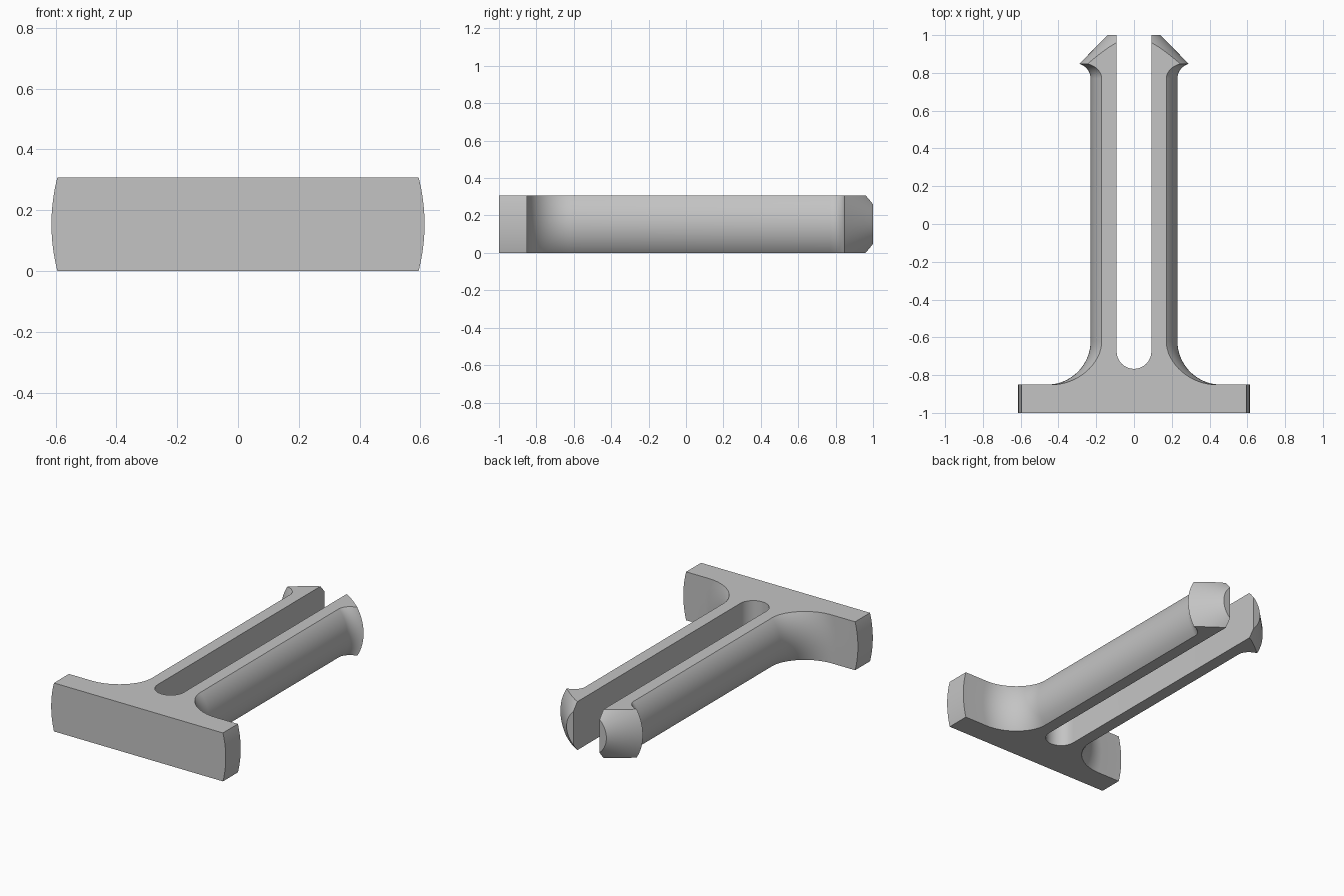
import bpy, bmesh
from math import sin, cos, pi, radians, sqrt
from mathutils import Matrix, Vector

cube = bpy.data.objects.get("Cube")
if cube:
    bpy.data.objects.remove(cube, do_unlink=True)

HALF_H = 0.154       # half thickness of the flat pin
DISC_R = 0.614       # round flange
SHAFT_R = 0.23
SLOT = 0.092         # half width of the slot
STEPS = 16

grey = bpy.data.materials.new("plain grey")
grey.use_nodes = True
colour = (0.55, 0.55, 0.55, 1)
grey.diffuse_color = colour
grey.node_tree.nodes["Principled BSDF"].inputs["Base Color"].default_value = colour


def make_object(name, bm):
    bmesh.ops.recalc_face_normals(bm, faces=bm.faces)
    mesh = bpy.data.meshes.new(name)
    bm.to_mesh(mesh)
    bm.free()
    mesh.materials.append(grey)
    obj = bpy.data.objects.new(name, mesh)
    bpy.context.collection.objects.link(obj)
    return obj


def arc(cx, cy, r, start, end):
    """Points on an arc, angles in degrees."""
    angles = [radians(start + (end - start) * i / STEPS) for i in range(STEPS + 1)]
    return [(cx + r * cos(a), cy + r * sin(a)) for a in angles]


# Turned body: flange, fillet, shaft, barb and tapered tip as (radius, y)
profile = [(0, -1), (DISC_R, -1), (DISC_R, -0.85)]
profile += arc(SHAFT_R + 0.23, -0.62, 0.23, 270, 180)
profile += arc(SHAFT_R + 0.08, 0.77, 0.08, 180, 104.5)
profile += [(0.14, 1), (0, 1)]

bm = bmesh.new()
verts = [bm.verts.new((r, y, HALF_H)) for r, y in profile]
edges = [bm.edges.new(pair) for pair in zip(verts, verts[1:])]
bmesh.ops.spin(bm, geom=verts + edges, cent=(0, 0, HALF_H), axis=(0, 1, 0),
               angle=2 * pi, steps=128, use_merge=True)
bmesh.ops.remove_doubles(bm, verts=bm.verts, dist=1e-5)
pin = make_object("split_pin", bm)

# Flat slab with a round-ended slot, open at the tip
outline = [(-1, -1.2), (1, -1.2), (1, 1.2), (SLOT, 1.2)]
outline += arc(0, -0.675, SLOT, 0, -180)
outline += [(-SLOT, 1.2), (-1, 1.2)]
bm = bmesh.new()
face = bm.faces.new([bm.verts.new((x, y, 0)) for x, y in outline])
top = bmesh.ops.extrude_face_region(bm, geom=[face])["geom"]
bmesh.ops.translate(bm, vec=(0, 0, 2 * HALF_H),
                    verts=[v for v in top if isinstance(v, bmesh.types.BMVert)])
slab = make_object("slab_cutter", bm)
slab.hide_render = True

# Keep only the part of the turned body inside the slotted slab
cut = pin.modifiers.new("flatten_and_slot", 'BOOLEAN')
cut.operation = 'INTERSECT'
cut.solver = 'EXACT'
cut.object = slab
bpy.ops.object.select_all(action='DESELECT')
bpy.context.view_layer.objects.active = pin
pin.select_set(True)
bpy.ops.object.modifier_apply(modifier=cut.name)
bpy.data.objects.remove(slab, do_unlink=True)
bpy.ops.object.shade_smooth_by_angle(angle=radians(25))
